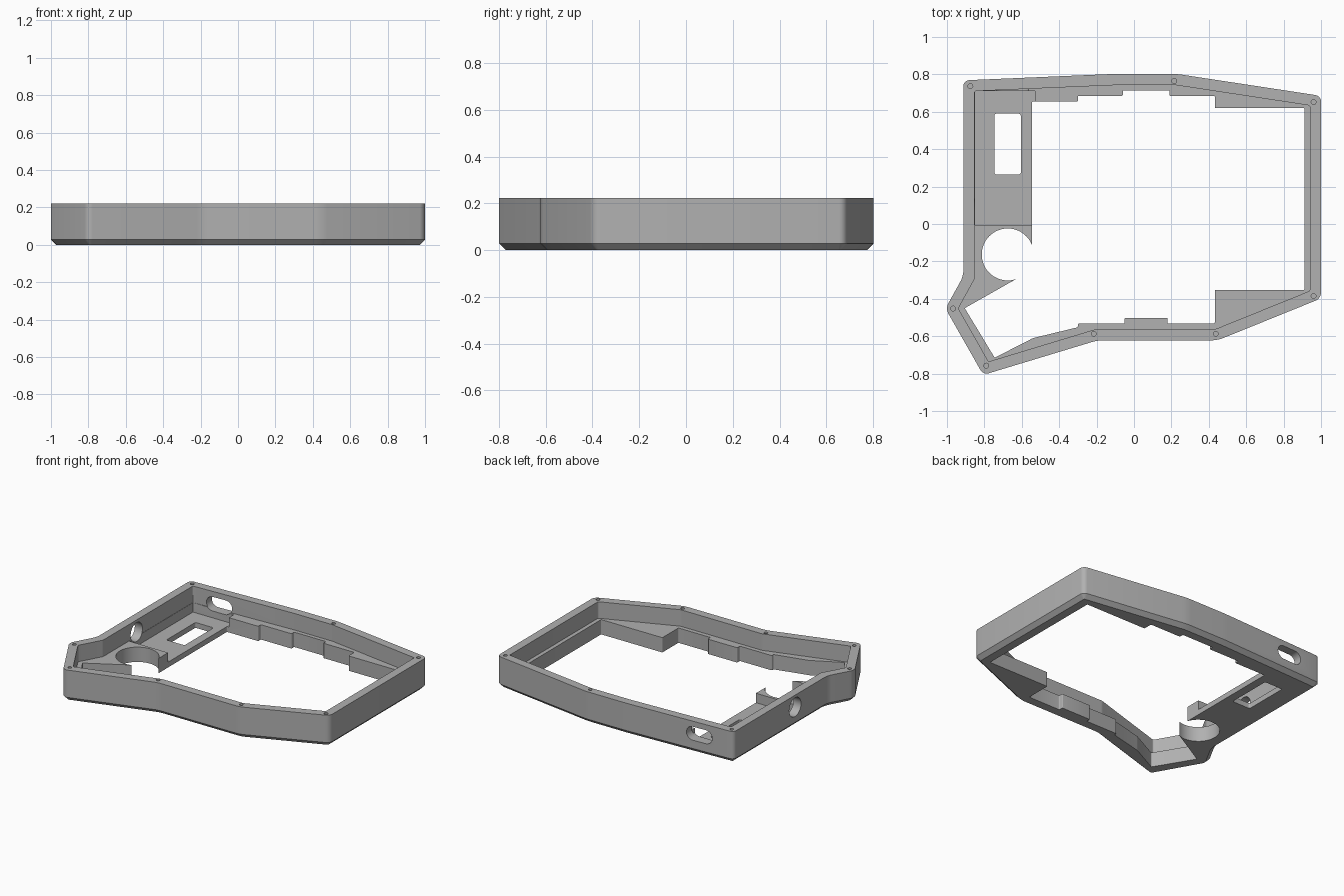
import bpy, bmesh, math
from mathutils import Vector, Matrix

cube = bpy.data.objects.get("Cube")
if cube:
    bpy.data.objects.remove(cube)

HEIGHT, WALL, LEDGE, FLOOR = 0.222, 0.06, 0.105, 0.038

grey = bpy.data.materials.new("case grey")
grey.use_nodes = True
colour = (0.44, 0.44, 0.44, 1)
grey.diffuse_color = colour
grey.node_tree.nodes["Principled BSDF"].inputs["Base Color"].default_value = colour


def add_object(name, bm):
    bmesh.ops.recalc_face_normals(bm, faces=bm.faces)
    mesh = bpy.data.meshes.new(name)
    bm.to_mesh(mesh)
    bm.free()
    obj = bpy.data.objects.new(name, mesh)
    obj.data.materials.append(grey)
    bpy.context.collection.objects.link(obj)
    return obj


def prism(name, points, low, high, radius=0.0, chamfer=0.0):
    """Extruded outline with rounded upright edges and a chamfered underside."""
    bm = bmesh.new()
    base = bm.faces.new([bm.verts.new((x, y, low)) for x, y in points])
    new = bmesh.ops.extrude_face_region(bm, geom=[base])["geom"]
    bmesh.ops.translate(bm, vec=(0, 0, high - low),
                        verts=[v for v in new if isinstance(v, bmesh.types.BMVert)])
    if radius:
        upright = [e for e in bm.edges if abs(e.verts[0].co.z - e.verts[1].co.z) > 0.001]
        bmesh.ops.bevel(bm, geom=upright, offset=radius, segments=5, profile=0.5,
                        affect='EDGES', clamp_overlap=False)
    if chamfer:
        under = [e for e in bm.edges if all(abs(v.co.z - low) < 1e-5 for v in e.verts)]
        bmesh.ops.bevel(bm, geom=under, offset=chamfer, segments=1, affect='EDGES')
    return add_object(name, bm)


def cylinder(name, centre, radius, depth, axis='Z', sides=48):
    bm = bmesh.new()
    turn = {'Z': Matrix(), 'X': Matrix.Rotation(math.pi / 2, 4, 'Y'),
            'Y': Matrix.Rotation(math.pi / 2, 4, 'X')}[axis]
    bmesh.ops.create_cone(bm, cap_ends=True, segments=sides, radius1=radius, radius2=radius,
                          depth=depth, matrix=Matrix.Translation(centre) @ turn)
    return add_object(name, bm)


def inset(points, distance):
    """Mitred inward offset of a clockwise outline."""
    result = []
    for i, p in enumerate(points):
        a, b, c = Vector(points[i - 1]), Vector(p), Vector(points[(i + 1) % len(points)])
        d1, d2 = (b - a).normalized(), (c - b).normalized()
        n1, n2 = Vector((d1.y, -d1.x)), Vector((d2.y, -d2.x))
        result.append(b + (n1 + n2) * distance / (1 + n1.dot(n2)))
    return result


def rectangle(x0, x1, y0, y1):
    return [(x0, y0), (x0, y1), (x1, y1), (x1, y0)]


# Outer shell, clockwise from the back right-hand corner
outline = [(-0.912, 0.768), (-0.09, 0.803), (0.225, 0.803), (1.0, 0.685), (1.0, -0.398),
           (0.447, -0.622), (-0.195, -0.622), (-0.806, -0.807), (-1.008, -0.452),
           (-0.912, -0.278)]
case = prism("keyboard_case", outline, 0, HEIGHT, 0.03, 0.028)
cutters = []

# Main cavity above the ledge
cutters.append(prism("cavity", inset(outline, WALL), LEDGE, 0.5, 0.008))

# Stepped opening through the base
opening = [(-0.545, 0.655), (-0.3, 0.655), (-0.3, 0.685), (-0.06, 0.685), (-0.06, 0.715),
           (0.19, 0.715), (0.19, 0.685), (0.432, 0.685), (0.432, 0.62), (0.912, 0.62),
           (0.912, -0.352), (0.432, -0.352), (0.432, -0.532), (0.18, -0.532),
           (0.18, -0.502), (-0.05, -0.502), (-0.05, -0.532), (-0.3, -0.532),
           (-0.3, -0.552), (-0.54, -0.61), (-0.745, -0.715), (-0.905, -0.45),
           (-0.61, -0.283), (-0.545, -0.15)]
cutters.append(prism("base_opening", opening, -0.1, 0.4, 0.006))

# Lowered bay with its window, and the round opening beside it
cutters.append(prism("bay", rectangle(-0.85, -0.53, -0.005, 0.71), FLOOR, 0.16))
cutters.append(prism("bay_window", rectangle(-0.747, -0.605, 0.265, 0.59), -0.1, 0.3, 0.012))
cutters.append(cylinder("round_opening", (-0.675, -0.163, 0.1), 0.139, 0.5))

# Cable slot in the back wall: a capsule profile turned upright
slot = []
for side in (1, -1):
    for i in range(13):
        t = math.pi * i / 12 - math.pi / 2
        slot.append((side * (0.05 + 0.048 * math.cos(t)), side * 0.048 * math.sin(t)))
cable_slot = prism("cable_slot", slot, -0.1, 0.1)
cable_slot.data.transform(Matrix.Translation((-0.65, 0.75, 0.135))
                          @ Matrix.Rotation(math.pi / 2, 4, 'X'))
cutters.append(cable_slot)

# Round socket in the side wall
cutters.append(cylinder("socket_hole", (-0.88, 0.08, 0.137), 0.066, 0.14, 'X'))

# Screw holes in the rim
screws = [(-0.875, 0.737), (0.215, 0.765), (0.96, 0.652), (0.96, -0.385),
          (0.437, -0.587), (-0.215, -0.587), (-0.79, -0.757), (-0.967, -0.452)]
for x, y in screws:
    cutters.append(cylinder("screw_hole", (x, y, HEIGHT), 0.013, 0.16, sides=16))

# Cut everything out, then drop the cutters
for cutter in cutters:
    cutter.hide_render = True
    mod = case.modifiers.new(cutter.name, 'BOOLEAN')
    mod.operation, mod.solver, mod.object = 'DIFFERENCE', 'EXACT', cutter
bpy.context.view_layer.update()
evaluated = case.evaluated_get(bpy.context.evaluated_depsgraph_get())
finished = bpy.data.meshes.new_from_object(evaluated)
case.modifiers.clear()
case.data = finished
for cutter in cutters:
    bpy.data.objects.remove(cutter)

bpy.ops.object.select_all(action='DESELECT')
case.select_set(True)
bpy.context.view_layer.objects.active = case
bpy.ops.object.shade_smooth_by_angle(angle=math.radians(30))
